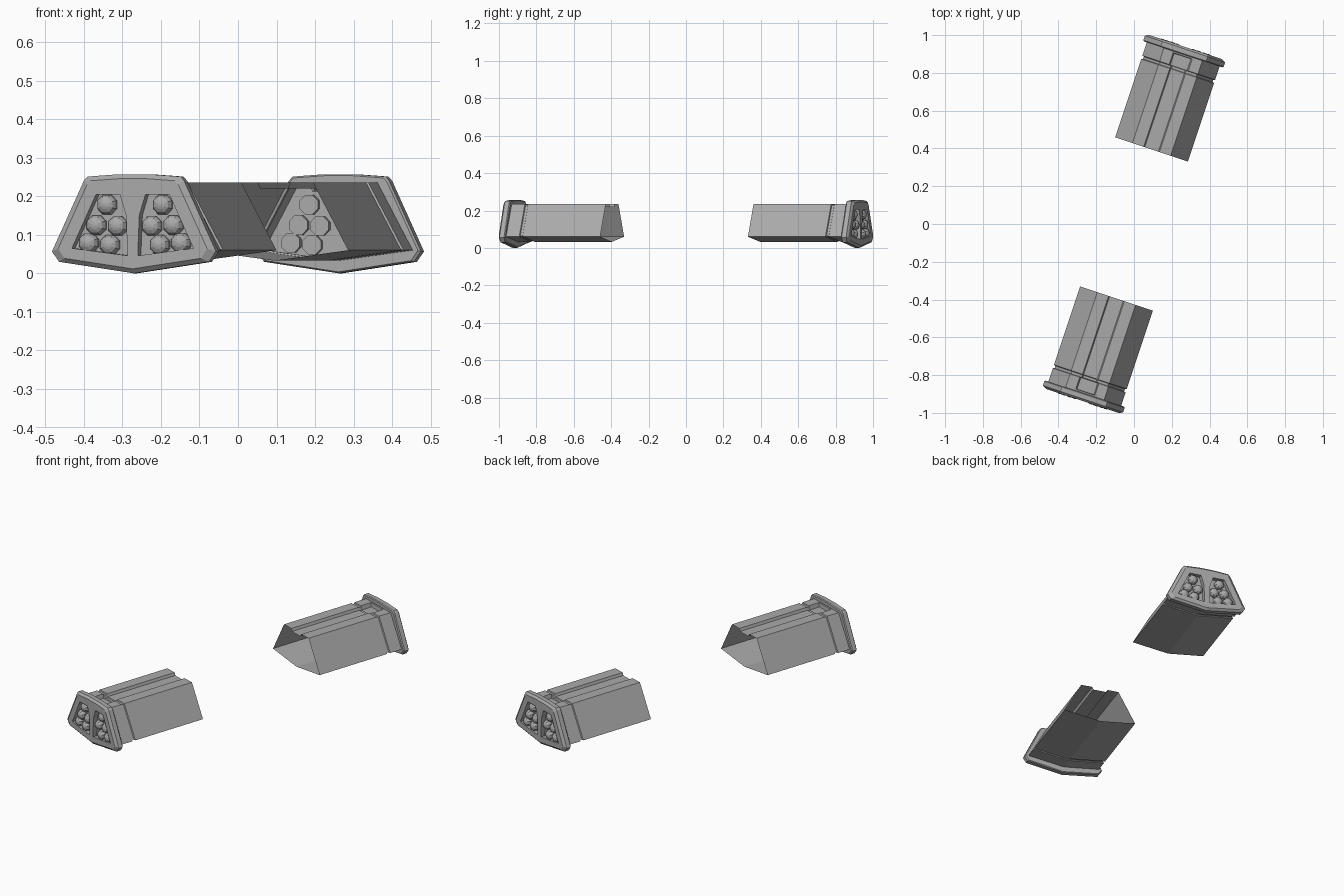
import bpy, bmesh, math

cube = bpy.data.objects.get("Cube")
if cube:
    bpy.data.objects.remove(cube, do_unlink=True)

grey = bpy.data.materials.new("plain grey metal")
grey.use_nodes = True
COLOUR = (0.4, 0.4, 0.4, 1)
grey.diffuse_color = COLOUR
grey.node_tree.nodes["Principled BSDF"].inputs["Base Color"].default_value = COLOUR

TURN = math.radians(-18.4)
OPEN_END = (-0.093, -0.395)


def mirrored(half):
    """Close a right-hand half outline (bottom to top) with its mirror image."""
    return half + [(-x, z) for x, z in reversed(half) if x > 0]


def scaled(outline, s, mid=0.13):
    return [(x * s, mid + (z - mid) * s) for x, z in outline]


def loft(name, sections, cap_back=True, cap_front=True):
    """Skin (distance, outline) sections running towards the nose (-y)."""
    bm = bmesh.new()
    rings = [[bm.verts.new((x, -d, z)) for x, z in outline] for d, outline in sections]
    n = len(rings[0])
    for a, b in zip(rings, rings[1:]):
        for i in range(n):
            j = (i + 1) % n
            bm.faces.new((a[i], a[j], b[j], b[i]))
    if cap_back:
        bm.faces.new(rings[0][::-1])
    if cap_front:
        bm.faces.new(rings[-1])
    bmesh.ops.recalc_face_normals(bm, faces=bm.faces)
    mesh = bpy.data.meshes.new(name)
    bm.to_mesh(mesh)
    bm.free()
    mesh.materials.append(grey)
    obj = bpy.data.objects.new(name, mesh)
    bpy.context.collection.objects.link(obj)
    return obj


def shell(groove_half, floor, s=1.0):
    half = [(0, 0.033), (0.203, 0.06), (0.107, 0.235),
            (groove_half + 0.006, 0.235), (groove_half, floor)]
    return scaled(mirrored(half), s)


# Open-backed hull with a top channel, a seam and a wider pocket in the collar
hull = loft("pod_hull", [
    (0, shell(0.038, 0.22)),
    (0.437, shell(0.038, 0.22)),
    (0.440, shell(0.038, 0.22, 0.955)),
    (0.453, shell(0.038, 0.22, 0.955)),
    (0.456, shell(0.047, 0.212)),
    (0.520, shell(0.047, 0.212)),
    (0.522, shell(0.047, 0.235)),
    (0.535, shell(0.047, 0.235)),
], cap_back=False, cap_front=False)

# Bevelled nose flange
rim = mirrored([(0, 0), (0.205, 0.03), (0.224, 0.057),
                (0.137, 0.24), (0.127, 0.251), (0.04, 0.257)])
flange = loft("nose_flange", [
    (0.530, scaled(rim, 0.97)),
    (0.535, rim),
    (0.560, rim),
    (0.571, scaled(rim, 0.91)),
])

# Two mirrored recesses cut into the nose
recess = [(0.035, 0.205), (0.1, 0.205), (0.166, 0.065), (0.014, 0.046), (0.018, 0.15)]
for side in (1, -1):
    outline = [(side * x, z) for x, z in recess]
    cutter = loft("recess_cutter", [(0.545, outline), (0.6, outline)])
    cutter.hide_render = True
    mod = flange.modifiers.new("recess", 'BOOLEAN')
    mod.operation = 'DIFFERENCE'
    mod.solver = 'EXACT'
    mod.object = cutter
    bpy.context.view_layer.objects.active = flange
    bpy.ops.object.modifier_apply(modifier=mod.name)
    bpy.data.objects.remove(cutter, do_unlink=True)


def octagon(cx, cz, r):
    return [(cx + r * math.cos((i + 0.5) * math.pi / 4),
             cz + r * math.sin((i + 0.5) * math.pi / 4)) for i in range(8)]


# Five round-nosed tubes in each recess
parts = [hull, flange]
tubes = [(0.076, 0.178), (0.105, 0.125), (0.047, 0.123), (0.126, 0.079), (0.068, 0.074)]
profile = [(0.515, 0.027), (0.558, 0.027), (0.567, 0.021), (0.572, 0.012), (0.574, 0.004)]
for side, label in ((1, "left"), (-1, "right")):
    for k, (x, z) in enumerate(tubes):
        parts.append(loft(f"{label}_tube_{k + 1}",
                          [(d, octagon(side * x, z, r)) for d, r in profile]))

# Place the front pod and a copy turned half way round
for part in parts:
    twin = part.copy()
    bpy.context.collection.objects.link(twin)
    for obj, sign, turn in ((part, 1, TURN), (twin, -1, TURN + math.pi)):
        obj.location = (sign * OPEN_END[0], sign * OPEN_END[1], 0)
        obj.rotation_euler = (0, 0, turn)
    twin.name = "rear_" + part.name
    part.name = "front_" + part.name
